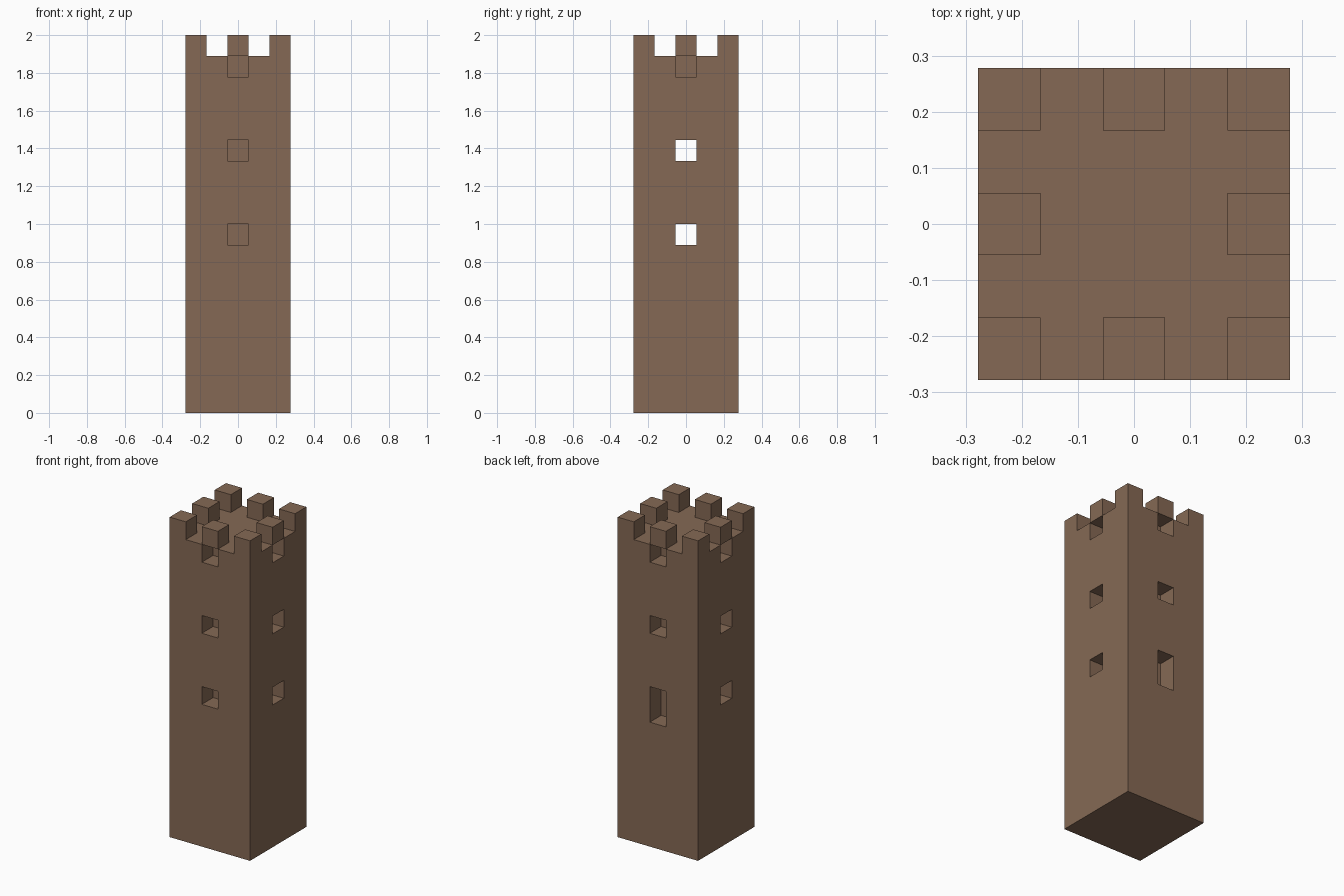
import bpy
import bmesh
from mathutils import Matrix, Vector

default = bpy.data.objects.get("Cube")
if default:
    bpy.data.objects.remove(default, do_unlink=True)

U = 1 / 9           # one block
HALF = 2.5 * U      # half the tower width
DECK = 17 * U       # height of the roof deck

stone = bpy.data.materials.new("brown stone")
stone.use_nodes = True
colour = (0.235, 0.141, 0.089, 1)
stone.diffuse_color = colour
bsdf = stone.node_tree.nodes["Principled BSDF"]
bsdf.inputs["Base Color"].default_value = colour
bsdf.inputs["Roughness"].default_value = 0.9


def add_boxes(name, boxes):
    """One object made of boxes, each given by its low and high corner."""
    bm = bmesh.new()
    for low, high in boxes:
        low, high = Vector(low), Vector(high)
        place = Matrix.Translation((low + high) / 2) @ Matrix.Diagonal((high - low).to_4d())
        bmesh.ops.create_cube(bm, size=1, matrix=place)
    mesh = bpy.data.meshes.new(name)
    bm.to_mesh(mesh)
    bm.free()
    mesh.materials.append(stone)
    obj = bpy.data.objects.new(name, mesh)
    bpy.context.collection.objects.link(obj)
    return obj


def niche(dx, dy, bottom, top):
    """Opening one block deep in the wall that faces (dx, dy)."""
    centre = Vector((dx, dy, 0)) * 2.5 * U
    size = Vector((U if dx else U / 2, U if dy else U / 2, 0))
    return centre - size + Vector((0, 0, bottom)), centre + size + Vector((0, 0, top))


# Tower shaft
tower = add_boxes("tower_shaft", [((-HALF, -HALF, 0), (HALF, HALF, DECK))])

# Window and doorway openings
openings = []
for row in (8, 12):
    openings.append(((-HALF - U, -U / 2, row * U), (HALF + U, U / 2, (row + 1) * U)))
    openings.append(niche(0, -1, row * U, (row + 1) * U))
    back_sill = row - 1 if row == 8 else row
    openings.append(niche(0, 1, back_sill * U, (row + 1) * U))
for dx, dy in ((1, 0), (-1, 0), (0, 1), (0, -1)):
    openings.append(niche(dx, dy, 16 * U, DECK + U))
cutter = add_boxes("opening_cutter", openings)
cutter.hide_render = True

cut = tower.modifiers.new("openings", "BOOLEAN")
cut.operation = "DIFFERENCE"
cut.solver = "EXACT"
cut.object = cutter
bpy.context.view_layer.objects.active = tower
bpy.ops.object.modifier_apply(modifier=cut.name)
bpy.data.objects.remove(cutter, do_unlink=True)

# Battlements around the roof edge; the middle ones roof the top openings
sides = {-1: "left", 0: "middle", 1: "right"}
for i in (-1, 0, 1):
    for j in (-1, 0, 1):
        if i or j:
            x, y = 2 * i * U, 2 * j * U
            depth = {-1: "front", 0: "centre", 1: "back"}[j]
            add_boxes(f"battlement_{depth}_{sides[-i]}",
                      [((x - U / 2, y - U / 2, DECK), (x + U / 2, y + U / 2, 2))])
